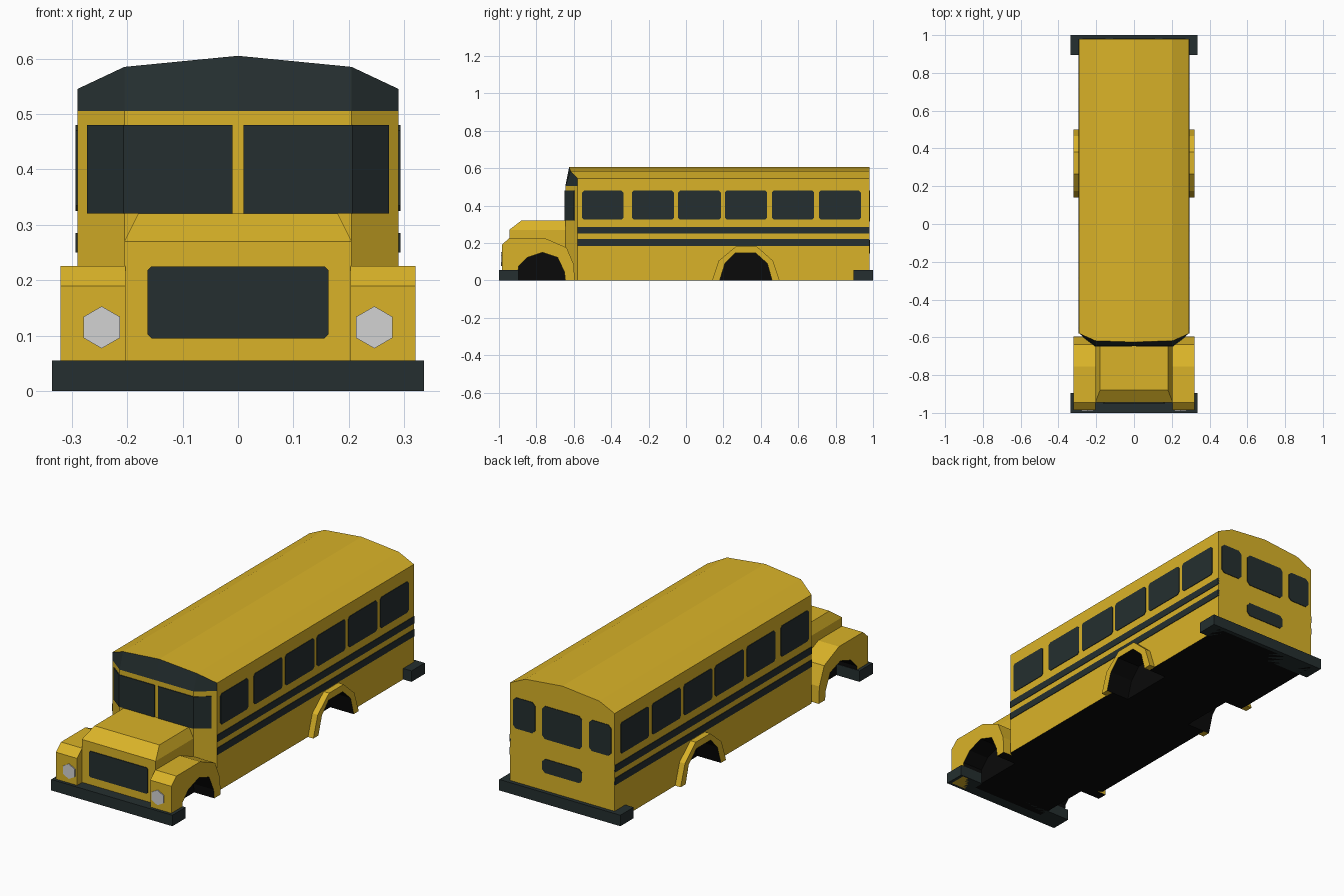
import bpy, bmesh, math

if "Cube" in bpy.data.objects:
    bpy.data.objects.remove(bpy.data.objects["Cube"])


def material(name, r, g, b):
    m = bpy.data.materials.new(name)
    m.diffuse_color = (r, g, b, 1)
    m.use_nodes = True
    m.node_tree.nodes["Principled BSDF"].inputs["Base Color"].default_value = m.diffuse_color
    return m


YELLOW = material("bus yellow", 0.70, 0.45, 0.021)
DARK = material("dark trim", 0.018, 0.028, 0.029)
BLACK = material("underside black", 0.003, 0.003, 0.003)
LAMP = material("lamp grey", 0.65, 0.65, 0.65)
MATS = [YELLOW, DARK, BLACK, LAMP]
Y, D, B, L = range(4)


def finish(name, bm, rule):
    """Turn a bmesh into an object; rule(face) gives the material slot."""
    bmesh.ops.recalc_face_normals(bm, faces=bm.faces)
    bm.normal_update()
    for f in bm.faces:
        f.material_index = rule(f)
    me = bpy.data.meshes.new(name)
    bm.to_mesh(me)
    bm.free()
    for m in MATS:
        me.materials.append(m)
    ob = bpy.data.objects.new(name, me)
    bpy.context.collection.objects.link(ob)
    return ob


def prism(name, pts, axis, a, b, mat):
    """Extrude a 2D outline along an axis from a to b."""
    place = {'x': lambda p, d: (d, p[0], p[1]),
             'y': lambda p, d: (p[0], d, p[1]),
             'z': lambda p, d: (p[0], p[1], d)}[axis]
    bm = bmesh.new()
    r0 = [bm.verts.new(place(p, a)) for p in pts]
    r1 = [bm.verts.new(place(p, b)) for p in pts]
    bm.faces.new(r0)
    bm.faces.new(r1)
    n = len(pts)
    for i in range(n):
        j = (i + 1) % n
        bm.faces.new((r0[i], r0[j], r1[j], r1[i]))
    return finish(name, bm, mat if callable(mat) else lambda f: mat)


def pane(u0, u1, v0, v1, c=0.01):
    """Rectangle outline with clipped corners."""
    return [(u0 + c, v0), (u1 - c, v0), (u1, v0 + c), (u1, v1 - c),
            (u1 - c, v1), (u0 + c, v1), (u0, v1 - c), (u0, v0 + c)]


def flip(pts, s):
    return [(p[0] * s, p[1]) for p in pts]


def arch_rule(cy):
    """Black on the inner faces of a wheel arch centred at cy."""
    def rule(f):
        c = f.calc_center_median()
        inner = abs(f.normal.x) < 0.5 and math.hypot(c.y - cy, c.z) < 0.152
        return B if inner else Y
    return rule


# Main body: five columns across, with angled front corners and visor
bm = bmesh.new()
half = [(0.0, -0.645, -0.625, 0.605), (0.205, -0.645, -0.618, 0.585),
        (0.29, -0.58, -0.58, 0.545)]
cols = [(-x, a, b, z) for x, a, b, z in half[:0:-1]] + half
V = bm.verts.new
low = [V((x, a, 0)) for x, a, b, z in cols]
mid = [V((x, a, 0.505)) for x, a, b, z in cols]
top = [V((x, b, z)) for x, a, b, z in cols]
rtop = [V((x, 0.98, z)) for x, a, b, z in cols]
rlow = [V((x, 0.98, 0)) for x, a, b, z in cols]
rings = [low, mid, top, rtop, rlow]
for r in range(5):
    p, q = rings[r], rings[(r + 1) % 5]
    if r == 3:
        bm.faces.new(p + q[::-1])          # flat rear wall
        continue
    for i in range(4):
        bm.faces.new((p[i], p[i + 1], q[i + 1], q[i]))
for i in (0, 4):
    bm.faces.new([r[i] for r in rings])


def body_rule(f):
    c = f.calc_center_median()
    if f.normal.z < -0.9:
        return B
    return D if c.y < -0.5 and c.z > 0.5 else Y


body = finish("bus_body", bm, body_rule)

# Rear wheel wells cut from the body, with raised arch trims
rear_in = [(0.18, 0), (0.208, 0.09), (0.262, 0.146), (0.373, 0.146),
           (0.435, 0.09), (0.46, 0)]
rear_out = [(0.50, 0), (0.465, 0.105), (0.38, 0.18), (0.265, 0.18),
            (0.175, 0.105), (0.14, 0)]
for s, side in ((1, "right"), (-1, "left")):
    cut_pts = [(0.18, -0.05)] + rear_in + [(0.46, -0.05)]
    cutter = prism("wheel_well_cutter_" + side, cut_pts, 'x', 0.19 * s, 0.4 * s, B)
    cutter.hide_render = True
    cutter.hide_viewport = True
    mod = body.modifiers.new("well_" + side, 'BOOLEAN')
    mod.operation = 'DIFFERENCE'
    mod.solver = 'EXACT'
    mod.object = cutter
    prism("rear_arch_" + side, rear_in + rear_out, 'x', 0.288 * s, 0.32 * s,
          arch_rule(0.32))

# Hood with bevelled upper edges
bm = bmesh.new()
levels = [(0.205, -0.945, 0.0), (0.205, -0.945, 0.27), (0.18, -0.88, 0.32)]
loops = [[bm.verts.new(p) for p in ((-x, y, z), (x, y, z), (x, -0.62, z), (-x, -0.62, z))]
         for x, y, z in levels]
bm.faces.new(loops[0])
bm.faces.new(loops[2])
for p, q in zip(loops, loops[1:]):
    for i in range(4):
        j = (i + 1) % 4
        bm.faces.new((p[i], p[j], q[j], q[i]))
finish("hood", bm, lambda f: B if f.normal.z < -0.9 else Y)
prism("grille", pane(-0.163, 0.163, 0.095, 0.225, 0.007), 'y', -0.949, -0.942, D)

# Front fenders, well linings and headlights
front_in = [(-0.90, 0), (-0.896, 0.075), (-0.85, 0.122), (-0.767, 0.15),
            (-0.686, 0.122), (-0.65, 0.045), (-0.645, 0)]
front_out = [(-0.595, 0), (-0.60, 0.085), (-0.638, 0.175), (-0.755, 0.226),
             (-0.945, 0.226), (-0.985, 0.19), (-0.985, 0)]
for s, side in ((1, "right"), (-1, "left")):
    prism("front_fender_" + side, front_in + front_out, 'x', 0.203 * s, 0.32 * s,
          arch_rule(-0.77))
    prism("front_well_lining_" + side, front_in, 'x', 0.202 * s, 0.208 * s, B)
    hexagon = [(0.246 * s + 0.038 * math.sin(k * math.pi / 3),
                0.115 + 0.038 * math.cos(k * math.pi / 3)) for k in range(6)]
    prism("headlight_" + side, hexagon, 'y', -0.99, -0.982, L)

# Bumpers
for name, y0, y1 in (("front_bumper", -1.0, -0.895), ("rear_bumper", 0.895, 1.0)):
    prism(name, [(-0.336, y0), (0.336, y0), (0.336, y1), (-0.336, y1)], 'z', 0, 0.055, D)

# Side windows and stripes
spans = [(-0.555, -0.335), (-0.29, -0.065), (-0.042, 0.187), (0.208, 0.434),
         (0.459, 0.685), (0.71, 0.935)]
shield = [(0.01, -0.649), (0.2063, -0.649), (0.2724, -0.5985), (0.268, -0.592),
          (0.2, -0.641), (0.01, -0.641)]
for s, side in ((1, "right"), (-1, "left")):
    for i, (a, b) in enumerate(spans):
        prism(f"side_window_{side}_{i + 1}", pane(a, b, 0.325, 0.48), 'x',
              0.286 * s, 0.293 * s, D)
    for i, (a, b) in enumerate(((0.185, 0.22), (0.25, 0.285))):
        prism(f"stripe_{side}_{i + 1}", [(-0.58, a), (0.98, a), (0.98, b), (-0.58, b)],
              'x', 0.286 * s, 0.293 * s, D)
    # Windscreen half wrapping round the corner, and rear corner window
    prism("windscreen_" + side, flip(shield, s), 'z', 0.32, 0.48, D)
    prism("rear_window_" + side, flip(pane(0.15, 0.272, 0.325, 0.48, 0.015), s), 'y',
          0.976, 0.983, D)

# Rear door windows
prism("rear_window_centre", pane(-0.11, 0.11, 0.315, 0.48, 0.015), 'y', 0.976, 0.983, D)
prism("rear_window_lower", pane(-0.11, 0.11, 0.145, 0.215, 0.015), 'y', 0.976, 0.983, D)
